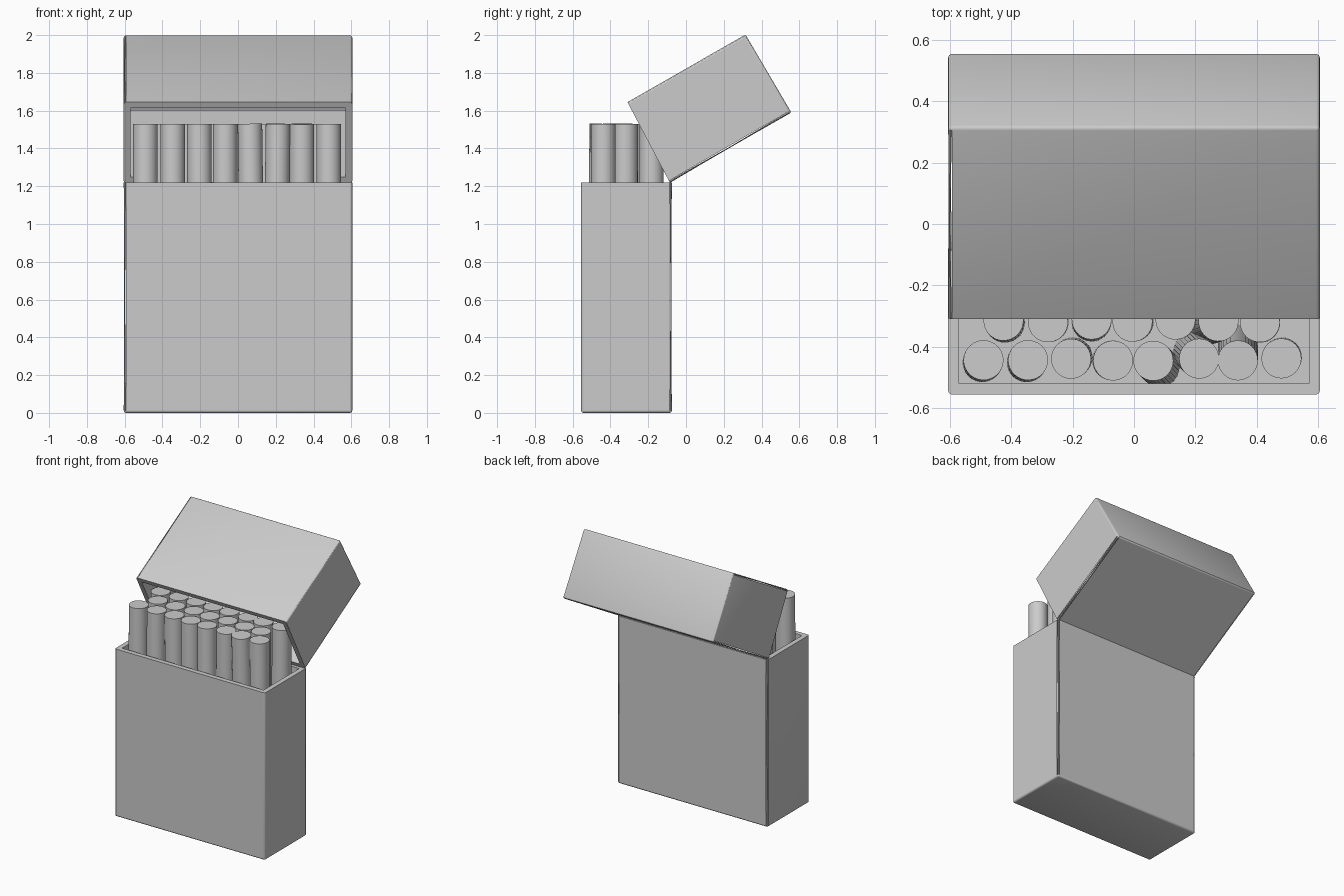
import bpy, bmesh, random
from mathutils import Vector

if "Cube" in bpy.data.objects:
    bpy.data.objects.remove(bpy.data.objects["Cube"])

random.seed(4)
HALF_W, WALL = 0.605, 0.035


def add_object(name, bm):
    bmesh.ops.recalc_face_normals(bm, faces=bm.faces)
    mesh = bpy.data.meshes.new(name)
    bm.to_mesh(mesh)
    bm.free()
    ob = bpy.data.objects.new(name, mesh)
    bpy.context.collection.objects.link(ob)
    bpy.context.view_layer.objects.active = ob
    ob.select_set(True)
    bpy.ops.object.shade_smooth_by_angle()
    ob.select_set(False)
    return ob


def open_box(name, fo, fc, bc, bo):
    """Thick-walled box from its (y, z) side profile: front/back, open/closed corners."""
    fo, fc, bc, bo = (Vector(p) for p in (fo, fc, bc, bo))
    rim = (bo - fo).normalized() * WALL
    up = (bo - bc).normalized() * WALL
    across = (bc - fc).normalized() * WALL
    outer = (fo, fc, bc, bo)
    inner = (fo + rim, fc + across + up, bc - across + up, bo - rim)
    bm = bmesh.new()
    loops = []
    for prof, w in ((outer, HALF_W), (inner, HALF_W - WALL)):
        l, r = ([bm.verts.new((s * w, p.x, p.y)) for p in prof] for s in (-1, 1))
        bm.faces.new(l)
        bm.faces.new(r)
        for i in range(3):
            bm.faces.new((l[i], l[i + 1], r[i + 1], r[i]))
        loops.append((l[0], l[3], r[3], r[0]))
    o, n = loops
    for i in range(4):
        j = (i + 1) % 4
        bm.faces.new((o[i], o[j], n[j], n[i]))
    # round the outside edges, keep the rim crisp
    bm.verts.index_update()
    edges = [e for e in bm.edges if all(v.index < 8 for v in e.verts)
             and not all(v in o for v in e.verts)]
    bmesh.ops.bevel(bm, geom=edges, offset=0.012, segments=3, profile=0.5,
                    affect='EDGES', clamp_overlap=True)
    return add_object(name, bm)


# carton and its tipped-back lid
open_box("box_body", (-0.555, 1.22), (-0.555, 0), (-0.075, 0), (-0.075, 1.22))
open_box("hinged_lid", (-0.31, 1.645), (0.315, 2.003), (0.558, 1.59), (-0.085, 1.218))

# folded flap inside the lid front
u, r, base = Vector((0.866, 0.5)), Vector((0.468, -0.884)), Vector((-0.31, 1.645))
bm = bmesh.new()
ends = []
for x in (-0.57, 0.57):
    pts = [base + r * d + u * k for d, k in ((.034, .02), (.062, .02), (.062, .4), (.034, .4))]
    ends.append([bm.verts.new((x, p.x, p.y)) for p in pts])
    bm.faces.new(ends[-1])
for i in range(4):
    j = (i + 1) % 4
    bm.faces.new((ends[0][i], ends[0][j], ends[1][j], ends[1][i]))
add_object("lid_flap", bm)


def stick(name, x, y, dx=0.0, dy=0.0):
    """Cylinder with its top at (x, y), its foot shifted by (dx, dy)."""
    bm = bmesh.new()
    bmesh.ops.create_cone(bm, cap_ends=True, segments=32, radius1=0.065, radius2=0.065, depth=1.49)
    top, foot = Vector((x, y, 1.53)), Vector((x + dx, y + dy, 0.04))
    ob = add_object(name, bm)
    ob.location = (top + foot) / 2
    ob.rotation_euler = (top - foot).to_track_quat('Z', 'Y').to_euler()


# three staggered rows, a few sticks leaning
front = [-.49, -.345, -.205, -.068, .063, .212, .338, .48]
middle = [-.425, -.28, -.138, -.005, .135, .275, .41]
lean = {(0, 4): (.02, -.02), (0, 5): (-.02, .02), (0, 6): (0, .05), (1, 5): (-.03, -.01)}
for row, (xs, y) in enumerate(((front, -.442), (middle, -.316), (front, -.185))):
    for i, x in enumerate(xs):
        dx, dy = lean.get((row, i), (random.uniform(-.006, .006), random.uniform(-.008, .008)))
        stick(f"stick_{row + 1}_{i + 1}", x, y + random.uniform(-.006, .006), dx, dy)
